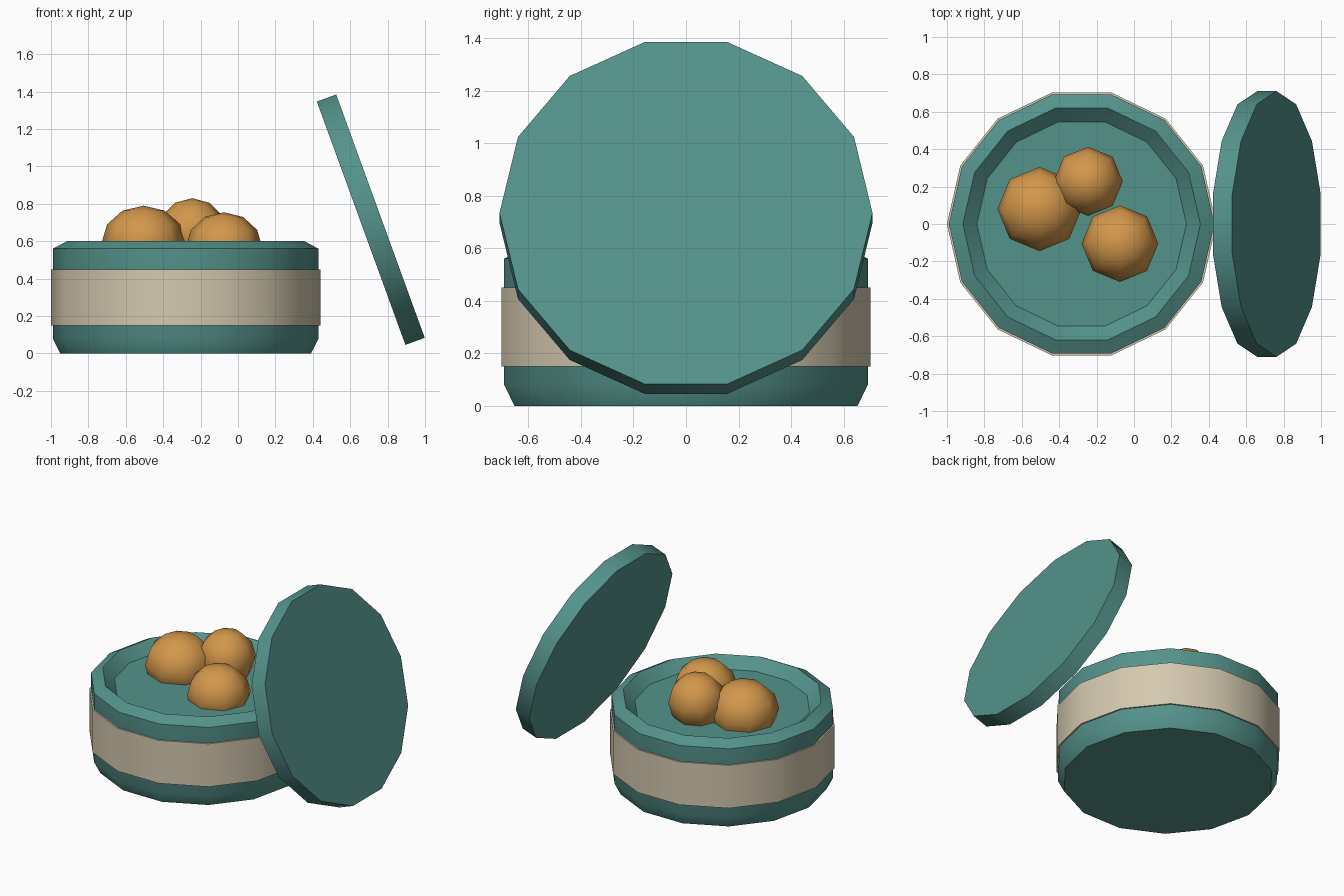
import bpy, bmesh, math
from mathutils import Matrix

if "Cube" in bpy.data.objects:
    bpy.data.objects.remove(bpy.data.objects["Cube"])

SIDES = 14


def material(name, rgb):
    m = bpy.data.materials.new(name)
    m.diffuse_color = (*rgb, 1)
    m.use_nodes = True
    m.node_tree.nodes["Principled BSDF"].inputs["Base Color"].default_value = m.diffuse_color
    return m


teal = material("teal", (0.09, 0.29, 0.26))
cream = material("cream", (0.66, 0.58, 0.43))
golden = material("golden", (0.65, 0.31, 0.07))


def finish(bm, name, mat, angle):
    bmesh.ops.recalc_face_normals(bm, faces=bm.faces)
    me = bpy.data.meshes.new(name)
    bm.to_mesh(me)
    bm.free()
    me.materials.append(mat)
    ob = bpy.data.objects.new(name, me)
    bpy.context.collection.objects.link(ob)
    bpy.ops.object.select_all(action='DESELECT')
    ob.select_set(True)
    bpy.context.view_layer.objects.active = ob
    bpy.ops.object.shade_smooth_by_angle(angle=math.radians(angle))
    return ob


def lathe(name, profile, mat, closed=False, phase=0.0):
    """Turn (radius, z) points round z; caps both ends, or joins them if closed."""
    bm = bmesh.new()
    rings = [[bm.verts.new((r * math.cos(phase + 2 * math.pi * i / SIDES),
                            r * math.sin(phase + 2 * math.pi * i / SIDES), z))
              for i in range(SIDES)] for r, z in profile]
    pairs = list(zip(rings, rings[1:]))
    if closed:
        pairs.append((rings[-1], rings[0]))
    else:
        bm.faces.new(rings[0])
        bm.faces.new(rings[-1])
    for a, b in pairs:
        for i in range(SIDES):
            j = (i + 1) % SIDES
            bm.faces.new((a[i], a[j], b[j], b[i]))
    return finish(bm, name, mat, 30)


# Bowl with bevelled rim and shallow recessed floor
bowl = lathe("bowl", [(0.67, 0), (0.71, 0.08), (0.71, 0.56), (0.635, 0.60), (0.56, 0.53)], teal)
bowl.location.x = -0.28

# Band round the bowl
band = lathe("band", [(0.72, 0.15), (0.72, 0.45), (0.69, 0.45), (0.69, 0.15)], cream, closed=True)
band.location.x = -0.28

# Lid leaning beside the bowl
lid = lathe("lid", [(0.71, -0.055), (0.71, 0.055)], teal, phase=math.pi / 2)
lid.location = (0.71, 0, 0.715)
lid.rotation_euler.y = math.radians(70)

# Round buns in the bowl: x, y, z, radius, height radius
buns = [(-0.505, 0.08, 0.59, 0.225, 0.20),
        (-0.245, 0.228, 0.645, 0.185, 0.185),
        (-0.075, -0.105, 0.565, 0.205, 0.19)]
for n, (x, y, z, r, h) in enumerate(buns, 1):
    bm = bmesh.new()
    bmesh.ops.create_uvsphere(bm, u_segments=8, v_segments=6, radius=1)
    bmesh.ops.transform(bm, matrix=Matrix.Diagonal((r, r, h, 1)), verts=bm.verts)
    finish(bm, f"bun_{n}", golden, 180).location = (x, y, z)
